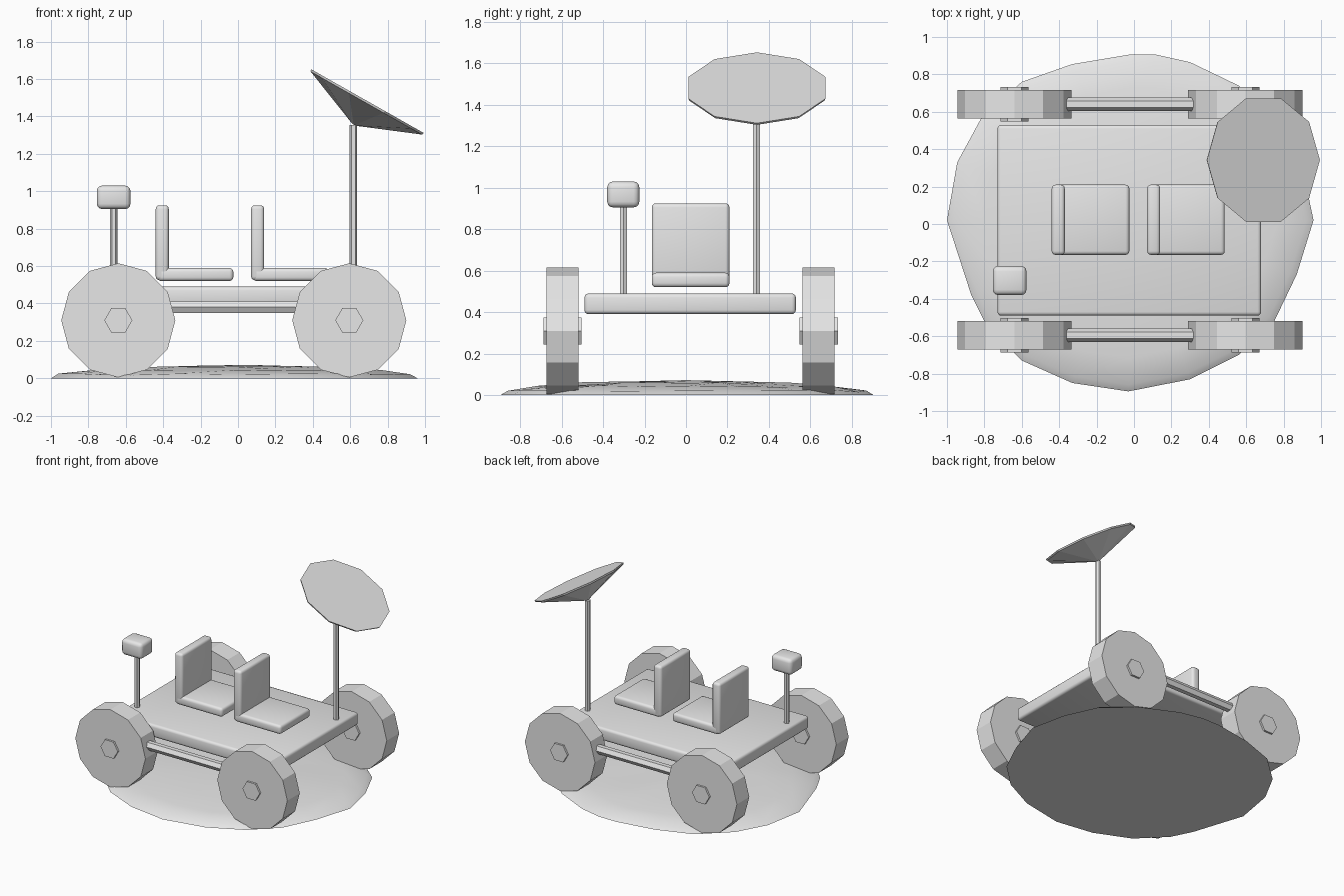
import bpy, bmesh, math, random
from mathutils import Matrix, Vector

cube = bpy.data.objects.get("Cube")
if cube:
    bpy.data.objects.remove(cube, do_unlink=True)

grey = bpy.data.materials.new("plain_grey")
grey.use_nodes = True
colour = (0.8, 0.8, 0.8, 1)
grey.diffuse_color = colour
grey.node_tree.nodes["Principled BSDF"].inputs["Base Color"].default_value = colour


def finish(name, bm, smooth=None):
    bmesh.ops.recalc_face_normals(bm, faces=bm.faces)
    mesh = bpy.data.meshes.new(name)
    bm.to_mesh(mesh)
    bm.free()
    mesh.materials.append(grey)
    obj = bpy.data.objects.new(name, mesh)
    bpy.context.scene.collection.objects.link(obj)
    if smooth:
        bpy.ops.object.select_all(action='DESELECT')
        obj.select_set(True)
        bpy.context.view_layer.objects.active = obj
        bpy.ops.object.shade_smooth_by_angle(angle=math.radians(smooth))
    return obj


def rounded_box(name, low, high, bevel):
    low, high = Vector(low), Vector(high)
    bm = bmesh.new()
    bmesh.ops.create_cube(bm, size=1)
    bmesh.ops.scale(bm, vec=high - low, verts=bm.verts)
    bmesh.ops.translate(bm, vec=(low + high) / 2, verts=bm.verts)
    bmesh.ops.bevel(bm, geom=bm.edges[:], offset=bevel, segments=3,
                    profile=0.5, affect='EDGES')
    return finish(name, bm, 40)


def prism(name, start, end, radius, sides):
    """Straight prism between two points, with a corner towards x or y."""
    start, end = Vector(start), Vector(end)
    axis = (end - start).normalized()
    # the first corner lies on this direction
    side = Vector((0, 1, 0)) if abs(axis.x) > 0.5 else Vector((1, 0, 0))
    up = axis.cross(side)
    bm = bmesh.new()
    rings = []
    for centre in (start, end):
        rings.append([bm.verts.new(centre + radius * (side * math.cos(a) + up * math.sin(a)))
                      for a in (math.tau * i / sides for i in range(sides))])
    for i in range(sides):
        j = (i + 1) % sides
        bm.faces.new((rings[0][i], rings[0][j], rings[1][j], rings[1][i]))
    bm.faces.new(rings[0])
    bm.faces.new(rings[1])
    return finish(name, bm)


# Chassis deck
rounded_box("deck", (-0.73, -0.49, 0.39), (0.68, 0.53, 0.49), 0.02)

# Wheels, hubs and side rails
for side, y in (("right", -0.595), ("left", 0.64)):
    for end, x in (("rear", -0.64), ("front", 0.595)):
        prism(f"{end}_{side}_wheel", (x, y - 0.077, 0.31), (x, y + 0.077, 0.31), 0.305, 12)
        prism(f"{end}_{side}_hub", (x, y - 0.092, 0.31), (x, y + 0.092, 0.31), 0.075, 6)
    prism(f"{side}_rail", (-0.6, y, 0.38), (0.55, y, 0.38), 0.035, 6)

# Two seats with upright backs
for name, x in (("rear", -0.44), ("front", 0.07)):
    rounded_box(f"{name}_seat", (x + 0.01, -0.165, 0.52), (x + 0.415, 0.21, 0.59), 0.02)
    rounded_box(f"{name}_seat_back", (x, -0.165, 0.525), (x + 0.07, 0.21, 0.925), 0.02)

# Camera on its post
prism("camera_post", (-0.665, -0.302, 0.47), (-0.665, -0.302, 0.92), 0.02, 6)
rounded_box("camera_box", (-0.755, -0.38, 0.905), (-0.575, -0.225, 1.03), 0.028)

# Dish mast
prism("dish_mast", (0.617, 0.34, 0.47), (0.617, 0.34, 1.355), 0.02, 6)

# Tilted dish: capped shallow cone with a thin rim
bm = bmesh.new()
sides = 10
rings = []
for radius, height in ((0.347, 0), (0.342, -0.012), (0.012, -0.145)):
    rings.append([bm.verts.new((radius * math.cos(a), radius * math.sin(a), height))
                  for a in (math.tau * i / sides for i in range(sides))])
for upper, lower in zip(rings, rings[1:]):
    for i in range(sides):
        j = (i + 1) % sides
        bm.faces.new((upper[i], upper[j], lower[j], lower[i]))
bm.faces.new(rings[0])
bm.faces.new(rings[-1])
tilt = Matrix.Translation((0.692, 0.342, 1.482)) @ Matrix.Rotation(math.radians(29.5), 4, 'Y')
bmesh.ops.transform(bm, matrix=tilt, verts=bm.verts)
finish("dish", bm)

# Uneven ground mound with a flat underside
random.seed(4)
outline = [(0.96, 0.02), (0.9, 0.3), (0.79, 0.54), (0.56, 0.74), (0.3, 0.865),
           (0.12, 0.905), (-0.03, 0.905), (-0.33, 0.855), (-0.6, 0.76), (-0.82, 0.56),
           (-0.945, 0.33), (-1.0, 0.02), (-0.87, -0.38), (-0.79, -0.54), (-0.6, -0.73),
           (-0.33, -0.85), (-0.03, -0.895), (0.3, -0.83), (0.56, -0.7), (0.75, -0.52),
           (0.87, -0.27)]
bm = bmesh.new()
rings = []
for scale, height in ((1, 0), (0.96, 0.02), (0.8, 0.043), (0.55, 0.057), (0.28, 0.066)):
    wobble = 0.006 if 0 < height < 0.065 else 0
    rings.append([bm.verts.new((x * scale, y * scale,
                                height + random.uniform(-wobble, wobble)))
                  for x, y in outline])
top = bm.verts.new((0.05, 0, 0.072))
count = len(outline)
for i in range(count):
    j = (i + 1) % count
    for outer, inner in zip(rings, rings[1:]):
        bm.faces.new((outer[i], outer[j], inner[j], inner[i]))
    bm.faces.new((rings[-1][i], rings[-1][j], top))
bm.faces.new(rings[0])
finish("ground_mound", bm, 30)
